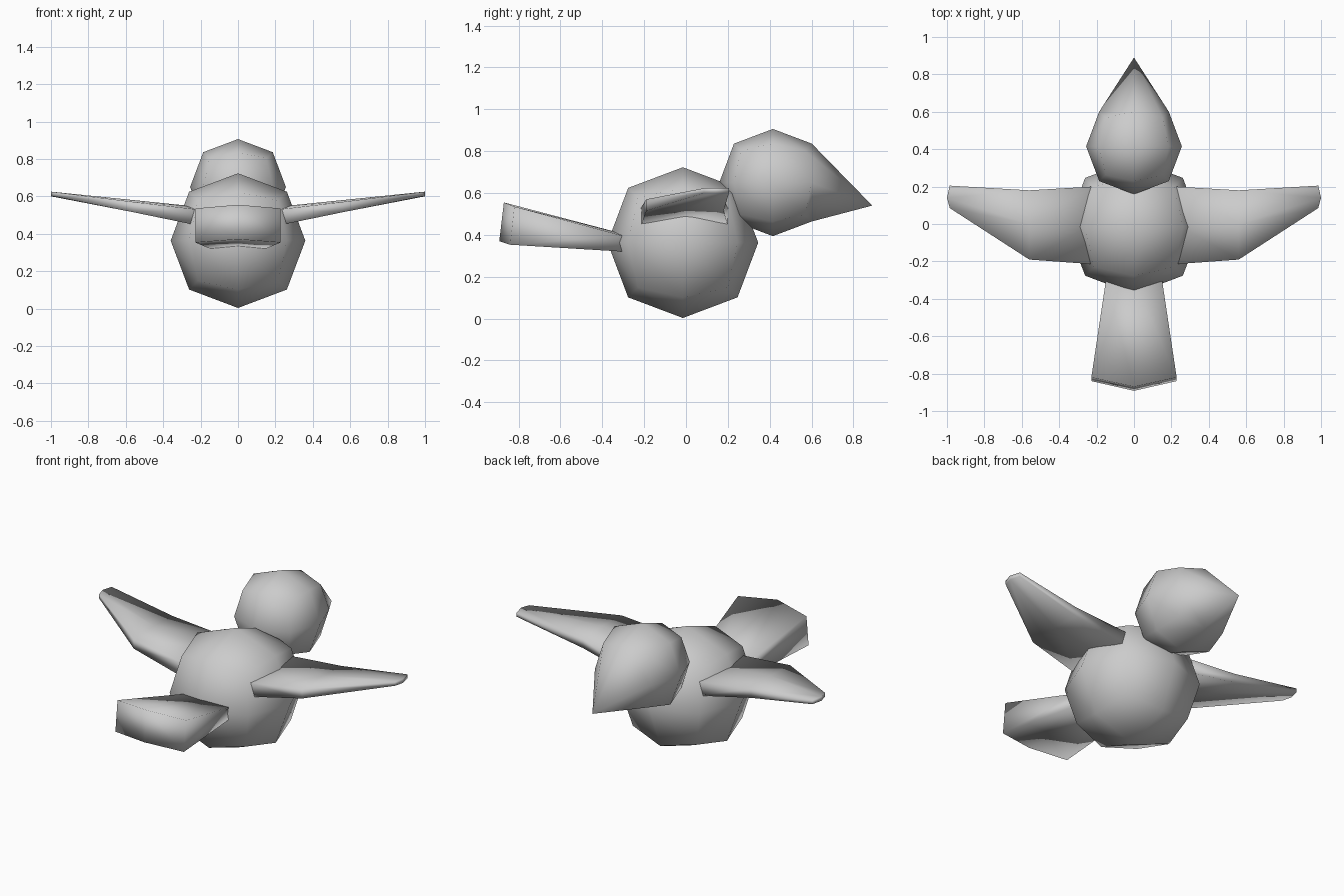
import bpy
import bmesh
from mathutils import Vector

default = bpy.data.objects.get("Cube")
if default:
    bpy.data.objects.remove(default, do_unlink=True)

grey = bpy.data.materials.new("plain_grey")
grey.use_nodes = True
colour = (0.6, 0.6, 0.6, 1)
grey.diffuse_color = colour
grey.node_tree.nodes["Principled BSDF"].inputs["Base Color"].default_value = colour


def finish(name, bm):
    """Turn a bmesh into a smooth-shaded object."""
    bmesh.ops.recalc_face_normals(bm, faces=bm.faces[:])
    for face in bm.faces:
        face.smooth = True
    mesh = bpy.data.meshes.new(name)
    bm.to_mesh(mesh)
    bm.free()
    mesh.materials.append(grey)
    obj = bpy.data.objects.new(name, mesh)
    bpy.context.collection.objects.link(obj)
    return obj


def round_cube(radius, centre):
    """Cube split once and rounded: face centres, edge middles and corners."""
    bm = bmesh.new()
    bmesh.ops.create_cube(bm, size=2)
    bmesh.ops.subdivide_edges(bm, edges=bm.edges[:], cuts=1, use_grid_fill=True)
    shrink = {1: 1.0, 2: 0.726, 3: 0.596}
    for v in bm.verts:
        axes = sum(abs(c) > 0.5 for c in v.co)
        v.co = v.co * radius * shrink[axes] + Vector(centre)
    return bm


def loft(name, sections):
    """Join six-point sections (three on top, three below) into a closed slab."""
    bm = bmesh.new()
    rings = [[bm.verts.new(p) for p in s] for s in sections]
    for a, b in zip(rings, rings[1:]):
        for i in range(6):
            j = (i + 1) % 6
            bm.faces.new((a[i], a[j], b[j], b[i]))
    for r in (rings[0], rings[-1]):
        bm.faces.new((r[0], r[1], r[4], r[5]))
        bm.faces.new((r[1], r[2], r[3], r[4]))
    return finish(name, bm)


# Body
finish("body", round_cube(0.36, (0, -0.015, 0.363)))

# Head, with the forward point drawn out into a beak
head = round_cube(0.256, (0, 0.415, 0.65))
tip = max(head.verts, key=lambda v: v.co.y)
tip.co = (0, 0.89, 0.54)
finish("head", head)


# Wings: x, middle x, three y values front to back, outer and middle heights
def wing_section(side, x, xm, ys, top, top_mid, low, low_mid):
    xs = (x, xm, x)
    upper = [(side * a, y, z) for a, y, z in zip(xs, ys, (top, top_mid, top))]
    lower = [(side * a, y, z) for a, y, z in zip(xs, ys, (low, low_mid, low))]
    return upper + lower[::-1]


for name, side in (("left_wing", 1), ("right_wing", -1)):
    loft(name, [
        wing_section(side, 0.22, 0.22, (0.2, 0, -0.215), 0.53, 0.545, 0.445, 0.475),
        wing_section(side, 0.56, 0.56, (0.18, 0, -0.19), 0.57, 0.58, 0.515, 0.525),
        wing_section(side, 0.985, 1.0, (0.205, 0.14, 0.085), 0.623, 0.625, 0.6, 0.6),
    ])


# Tail: half width, then (y, z) of the side and middle points
def tail_section(w, top, top_mid, low, low_mid):
    upper = [(-w, *top), (0, *top_mid), (w, *top)]
    lower = [(w, *low), (0, *low_mid), (-w, *low)]
    return upper + lower


loft("tail", [
    tail_section(0.15, (-0.3, 0.395), (-0.3, 0.405), (-0.3, 0.32), (-0.3, 0.33)),
    tail_section(0.228, (-0.82, 0.535), (-0.87, 0.555), (-0.84, 0.353), (-0.892, 0.37)),
])
